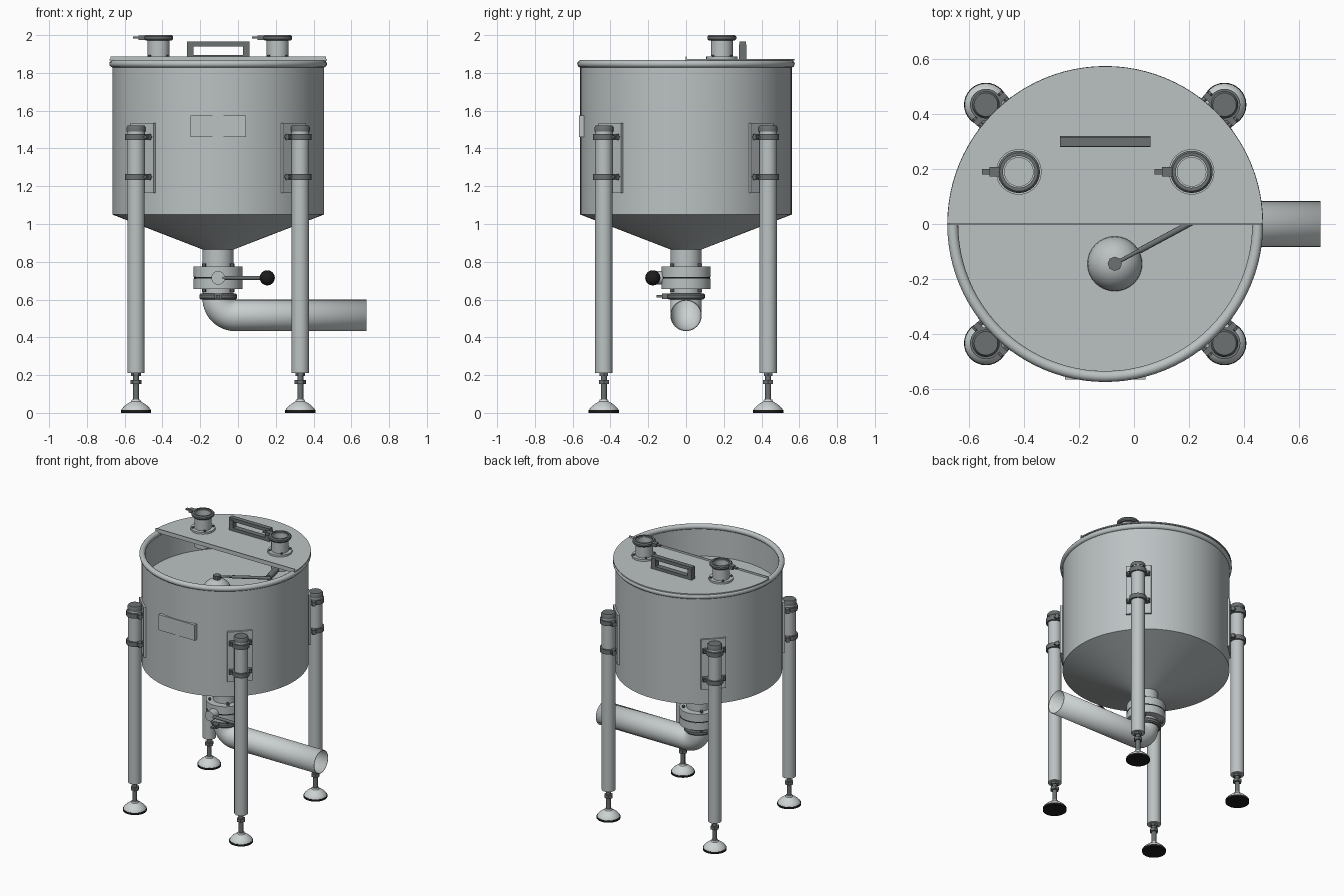
import bpy, bmesh, math
from mathutils import Vector, Matrix

if "Cube" in bpy.data.objects:
    bpy.data.objects.remove(bpy.data.objects["Cube"])

CX = -0.105          # tank axis
TAU = 2 * math.pi


def mat(name, r, g, b):
    m = bpy.data.materials.new(name)
    m.diffuse_color = (r, g, b, 1)
    m.use_nodes = True
    m.node_tree.nodes["Principled BSDF"].inputs["Base Color"].default_value = m.diffuse_color
    return m


STEEL = mat("brushed_steel", 0.50, 0.54, 0.545)
POLISHED = mat("polished_steel", 0.60, 0.64, 0.64)
DARK = mat("dark_grey_metal", 0.15, 0.165, 0.17)
BLACK = mat("black_rubber", 0.012, 0.012, 0.012)


def finish(name, bm, m, matrix=None, angle=35):
    bmesh.ops.remove_doubles(bm, verts=bm.verts, dist=1e-5)
    bmesh.ops.recalc_face_normals(bm, faces=bm.faces)
    if matrix:
        bm.transform(matrix)
    me = bpy.data.meshes.new(name)
    bm.to_mesh(me)
    bm.free()
    me.materials.append(m)
    me.shade_smooth()
    me.set_sharp_from_angle(angle=math.radians(angle))
    ob = bpy.data.objects.new(name, me)
    bpy.context.collection.objects.link(ob)
    return ob


def skin(bm, rings):
    """Bridge consecutive closed rings of vertices."""
    for a, b in zip(rings, rings[1:]):
        n = len(a)
        for i in range(n):
            bm.faces.new((a[i], a[(i + 1) % n], b[(i + 1) % n], b[i]))


def lathe(name, profile, m, loc=(0, 0, 0), n=32, closed=False, rot=None):
    """Revolve (radius, z) points about z; closed joins the last to the first."""
    bm = bmesh.new()
    rings = [[bm.verts.new((r * math.cos(TAU * i / n), r * math.sin(TAU * i / n), z))
              for i in range(n)] for r, z in profile]
    skin(bm, rings + rings[:1] if closed else rings)
    bmesh.ops.dissolve_degenerate(bm, dist=1e-6, edges=bm.edges)
    M = Matrix.Translation(loc)
    return finish(name, bm, m, M @ rot if rot else M)


def disc(name, r, z0, z1, m, loc=(0, 0, 0), n=32, rot=None):
    return lathe(name, [(0, z0), (r, z0), (r, z1), (0, z1)], m, loc, n, rot=rot)


def rod(name, a, b, r, m, n=16):
    a, b = Vector(a), Vector(b)
    q = Vector((0, 0, 1)).rotation_difference(b - a).to_matrix().to_4x4()
    return disc(name, r, 0, (b - a).length, m, a, n, q)


def ball(name, r, m, loc):
    bm = bmesh.new()
    bmesh.ops.create_uvsphere(bm, u_segments=32, v_segments=16, radius=r)
    return finish(name, bm, m, Matrix.Translation(loc))


def box(name, size, m, loc, angle=0):
    bm = bmesh.new()
    bmesh.ops.create_cube(bm, size=1)
    bmesh.ops.scale(bm, vec=size, verts=bm.verts)
    return finish(name, bm, m, Matrix.Translation(loc) @ Matrix.Rotation(angle, 4, 'Z'))


AXIS = (CX, 0, 0)

# tank shell with cone bottom and outlet neck, rolled rim
lathe("tank", [(0.082, 0.77), (0.082, 0.865), (0.56, 1.05), (0.56, 1.86),
               (0.55, 1.86), (0.55, 1.055), (0.074, 0.872), (0.074, 0.77)],
      STEEL, AXIS, 96, closed=True)
lathe("rolled_rim", [(0.556 + 0.02 * math.cos(TAU * i / 14), 1.848 + 0.02 * math.sin(TAU * i / 14))
                     for i in range(14)], STEEL, AXIS, 96, closed=True)
disc("liquid_surface", 0.55, 1.625, 1.63, STEEL, AXIS, 96)
box("name_plate", (0.295, 0.03, 0.115), STEEL, (CX, -0.552, 1.517))

# half lid with upturned front edge
bm = bmesh.new()
arc = [bm.verts.new((0.575 * math.cos(math.pi * i / 48), 0.575 * math.sin(math.pi * i / 48), 1.865))
       for i in range(49)]
top = bmesh.ops.extrude_face_region(bm, geom=[bm.faces.new(arc)])["geom"]
bmesh.ops.translate(bm, vec=(0, 0, 0.008), verts=[v for v in top if isinstance(v, bmesh.types.BMVert)])
finish("half_lid", bm, STEEL, Matrix.Translation(AXIS))
box("lid_edge_lip", (1.14, 0.006, 0.03), STEEL, (CX, 0, 1.871))

# lid handle: rectangular frame
for s in (-1, 1):
    box("lid_handle_post", (0.035, 0.04, 0.08), DARK, (CX + s * 0.148, 0.30, 1.91))
box("lid_handle_grip", (0.331, 0.034, 0.025), DARK, (CX, 0.30, 1.953))
box("lid_handle_base", (0.331, 0.04, 0.025), DARK, (CX, 0.30, 1.882))

# two inlet ports through the lid, each with a clamp
for x in (-0.42, 0.21):
    p = (x, 0.19, 0)
    lathe("port_tube", [(0.058, 1.75), (0.058, 1.99), (0.052, 1.99), (0.052, 1.75)],
          STEEL, p, closed=True)
    lathe("port_flange", [(0.055, 1.87), (0.083, 1.87), (0.083, 1.887), (0.055, 1.887)],
          STEEL, p, closed=True)
    lathe("port_clamp", [(0.058, 1.972), (0.07, 1.972), (0.077, 1.98), (0.077, 1.992),
                         (0.07, 2.0), (0.058, 2.0)], DARK, p, closed=True)
    box("port_clamp_hinge", (0.045, 0.034, 0.024), DARK, (x - 0.085, 0.19, 1.986))
    box("port_clamp_lever", (0.06, 0.02, 0.01), DARK, (x - 0.105, 0.19, 1.987))
    for k in range(4):
        a = math.pi / 4 + k * math.pi / 2
        disc("port_bolt", 0.008, 1.885, 1.896, DARK,
             (x + 0.07 * math.cos(a), 0.19 + 0.07 * math.sin(a), 0), 6)

# float and its arm
FX, FY = -0.07, -0.145
ball("float_ball", 0.1, STEEL, (FX, FY, 1.63))
disc("float_cap", 0.026, 1.72, 1.755, DARK, (FX, FY, 0), 8)
rod("float_arm", (FX, FY, 1.745), (0.19, -0.005, 1.75), 0.007, DARK)
rod("float_arm_sleeve", (0.02, -0.097, 1.747), (0.25, 0.027, 1.752), 0.011, DARK)
rod("float_valve", (0.235, 0.02, 1.752), (0.215, 0.15, 1.765), 0.022, DARK)

# legs, mounting plates, clamps and levelling feet
for k in range(4):
    a = math.pi / 4 + k * math.pi / 2
    u, t = Vector((math.cos(a), math.sin(a), 0)), Vector((-math.sin(a), math.cos(a), 0))
    c = Vector(AXIS)
    p = c + 0.615 * u
    Z = Vector((0, 0, 1))
    box("leg_plate", (0.016, 0.17, 0.37), STEEL, c + 0.563 * u + 1.35 * Z, a)
    disc("leg_tube", 0.046, 0.21, 1.505, STEEL, p)
    lathe("leg_cap", [(0, 1.49), (0.05, 1.49), (0.05, 1.512), (0.043, 1.522), (0, 1.522)], DARK, p)
    for z in (1.46, 1.25):
        lathe("leg_clamp", [(0.045, z - 0.016), (0.058, z - 0.016), (0.058, z + 0.016),
                            (0.045, z + 0.016)], DARK, p, closed=True)
        box("leg_clamp_ears", (0.022, 0.155, 0.032), DARK, c + 0.592 * u + z * Z, a)
        for s in (-1, 1):
            q = c + s * 0.066 * t + z * Z
            rod("leg_clamp_bolt", q + 0.565 * u, q + 0.612 * u, 0.01, DARK, 6)
    disc("foot_stem", 0.016, 0.05, 0.215, DARK, p, 16)
    disc("foot_lock_nut", 0.03, 0.152, 0.174, DARK, p, 6)
    disc("foot_top_nut", 0.026, 0.196, 0.212, DARK, p, 6)
    lathe("foot_dome", [(0, 0.012), (0.078, 0.012), (0.075, 0.022), (0.062, 0.036), (0.044, 0.05),
                        (0.026, 0.06), (0.022, 0.07), (0, 0.07)], POLISHED, p)
    disc("foot_pad", 0.08, 0, 0.014, BLACK, p)

# butterfly valve
for z0, z1 in ((0.655, 0.711), (0.719, 0.775)):
    disc("valve_flange", 0.13, z0, z1, STEEL, AXIS, 48)
disc("valve_seal", 0.127, 0.708, 0.722, BLACK, AXIS, 48)
for k in range(4):
    a = math.pi / 4 + k * math.pi / 2
    disc("valve_bolt", 0.011, 0.64, 0.79, DARK,
         (CX + 0.105 * math.cos(a), 0.105 * math.sin(a), 0), 6)
rod("valve_hub", (CX, -0.10, 0.715), (CX, -0.185, 0.715), 0.036, STEEL, 24)
rod("valve_lever", (CX + 0.02, -0.176, 0.715), (0.13, -0.176, 0.715), 0.011, DARK)
ball("valve_knob", 0.04, BLACK, (0.155, -0.176, 0.715))

# outlet clamp
disc("outlet_neck", 0.082, 0.625, 0.66, STEEL, AXIS)
lathe("outlet_clamp", [(0.08, 0.6), (0.092, 0.6), (0.1, 0.608), (0.1, 0.625), (0.092, 0.633),
                       (0.08, 0.633)], DARK, AXIS, closed=True)
box("outlet_clamp_hinge", (0.04, 0.04, 0.028), DARK, (CX, -0.108, 0.617))
box("outlet_clamp_lever", (0.022, 0.07, 0.012), DARK, (CX, -0.12, 0.617))

# outlet elbow and pipe: rings swept along the path
R, r, ZP = 0.09, 0.083, 0.516
path = [(CX, 0.63, 0)]
path += [(CX + R - R * math.cos(b), ZP + R - R * math.sin(b), b)
         for b in (math.pi / 2 * i / 14 for i in range(15))]
path += [(0.68, ZP, math.pi / 2)]
bm = bmesh.new()
skin(bm, [[bm.verts.new((x - r * math.cos(w) * math.cos(b), r * math.sin(w),
                         z - r * math.cos(w) * math.sin(b)))
           for w in (TAU * i / 40 for i in range(40))] for x, z, b in path])
pipe = finish("outlet_pipe", bm, POLISHED)
wall = pipe.modifiers.new("wall", 'SOLIDIFY')
wall.thickness, wall.offset = 0.005, -1
